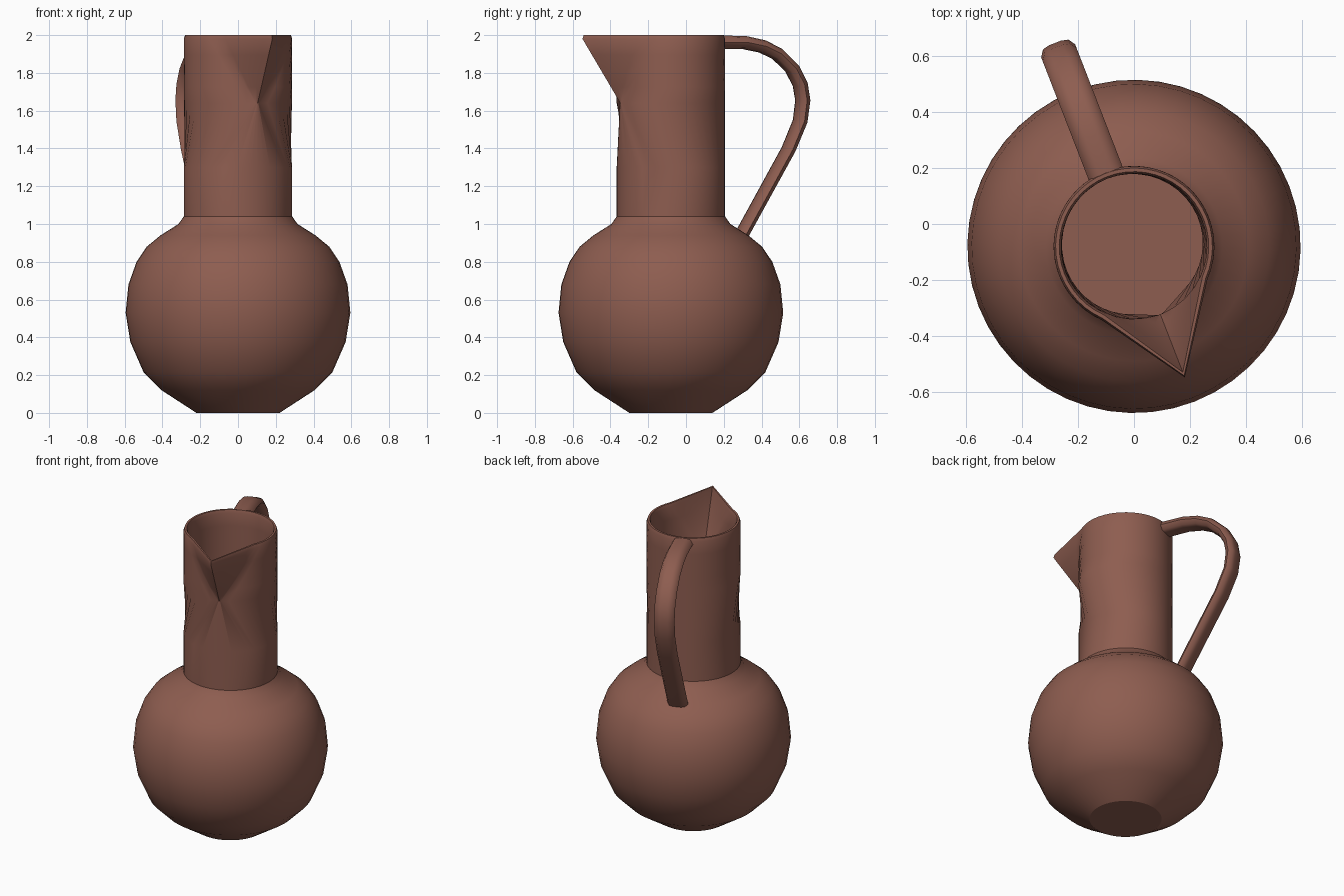
import bpy
import bmesh
from math import sin, cos, pi, radians
from mathutils import Vector, Matrix

if "Cube" in bpy.data.objects:
    bpy.data.objects.remove(bpy.data.objects["Cube"])

# Placement: the jug axis is off centre, and spout and handle are turned
PLACE = Matrix.Translation((0, -0.08, 0)) @ Matrix.Rotation(radians(21.2), 4, "Z")
SIDES = 48
SPREAD = radians(45)      # half angle of the spout at the rim
SPOUT_LOW, SPOUT_TOP, SPOUT_REACH = 1.64, 1.98, 0.215

clay = bpy.data.materials.new("brown_clay")
clay.use_nodes = True
colour = (0.27, 0.11, 0.08, 1)
clay.diffuse_color = colour
clay.node_tree.nodes["Principled BSDF"].inputs["Base Color"].default_value = colour


def finish(name, bm, angle):
    bmesh.ops.recalc_face_normals(bm, faces=bm.faces)
    bm.transform(PLACE)
    mesh = bpy.data.meshes.new(name)
    bm.to_mesh(mesh)
    bm.free()
    mesh.materials.append(clay)
    obj = bpy.data.objects.new(name, mesh)
    bpy.context.collection.objects.link(obj)
    bpy.ops.object.select_all(action="DESELECT")
    obj.select_set(True)
    bpy.context.view_layer.objects.active = obj
    bpy.ops.object.shade_smooth_by_angle(angle=radians(angle))


def loft(bm, rings):
    """Skin closed rings of points and cap both ends."""
    loops = [[bm.verts.new(p) for p in ring] for ring in rings]
    for a, b in zip(loops, loops[1:]):
        for i in range(len(a)):
            j = (i + 1) % len(a)
            bm.faces.new((a[i], a[j], b[j], b[i]))
    bm.faces.new(loops[0])
    bm.faces.new(loops[-1])


def jug_ring(radius, z):
    """A circle that is drawn out into a pointed spout near the rim."""
    t = min(max((z - SPOUT_LOW) / (SPOUT_TOP - SPOUT_LOW), 0), 1)
    if z < SPOUT_LOW - 0.3:
        half = SPREAD
    else:
        half = radians(2) + (SPREAD - radians(2)) * t
    tip = radius + SPOUT_REACH * t
    ring = []
    for i in range(SIDES):
        turn = 2 * pi * i / SIDES
        if turn > pi:
            turn -= 2 * pi
        side, turn = (-1 if turn < 0 else 1), abs(turn)
        r = radius
        if turn < SPREAD:
            turn *= half / SPREAD
            if t > 0:
                r = radius * tip * sin(half) / (
                    radius * sin(half - turn) + tip * sin(turn)) if turn < half else radius
                # straight lip from the neck to the spout tip
                x, y = tip * (1 - turn / half), turn / half
                p = Vector((tip, 0)).lerp(
                    Vector((radius * cos(half), radius * sin(half))), y)
                ring.append((side * p.y, -p.x, z))
                continue
        else:
            turn = half + (turn - SPREAD) * (pi - half) / (pi - SPREAD)
        ring.append((side * r * sin(turn), -r * cos(turn), z))
    return ring


# Jug: round body, straight neck, rim and hollow inside
neck, bore = 0.287, 0.26
body = [(0.22, 0), (0.405, 0.12), (0.5, 0.215), (0.57, 0.375), (0.595, 0.53),
        (0.58, 0.68), (0.537, 0.8), (0.483, 0.88), (0.41, 0.94), (0.315, 1.0)]
steps = [SPOUT_LOW + 0.085 * k for k in range(5)]
profile = body + [(neck, 1.04), (neck, 1.3)]
profile += [(neck, z) for z in steps]
profile += [(neck - 0.007, 2.0), (bore + 0.007, 2.0)]
profile += [(bore, z) for z in reversed(steps)]
profile += [(bore, 1.3), (bore, 1.02)]
profile += [(r - 0.03, z) for r, z in reversed(body[1:-1])]
profile += [(0.265, 0.05)]
bm = bmesh.new()
loft(bm, [jug_ring(r, z) for r, z in profile])
finish("jug", bm, 32)

# Handle: a flat strap swept along an arch opposite the spout
path = [(0.268, 1.962), (0.32, 1.962), (0.42, 1.96), (0.52, 1.94), (0.605, 1.9),
        (0.688, 1.823), (0.734, 1.74), (0.749, 1.655), (0.734, 1.544),
        (0.668, 1.395), (0.406, 0.95), (0.37, 0.88)]
points = [Vector((0, y, z)) for y, z in path]
section = [(1, 0), (0.75, 0.8), (0.35, 1), (-0.35, 1), (-0.75, 0.8),
           (-1, 0), (-0.75, -0.8), (-0.35, -1), (0.35, -1), (0.75, -0.8)]
rings = []
for k, p in enumerate(points):
    ahead = points[min(k + 1, len(points) - 1)]
    behind = points[max(k - 1, 0)]
    along = (ahead - behind).normalized()
    out = Vector((1, 0, 0)).cross(along)
    thick = 0.036 - 0.009 * k / (len(points) - 1)
    rings.append([p + Vector((0.065 * u, 0, 0)) + out * thick * v for u, v in section])
bm = bmesh.new()
loft(bm, rings)
finish("handle", bm, 50)
